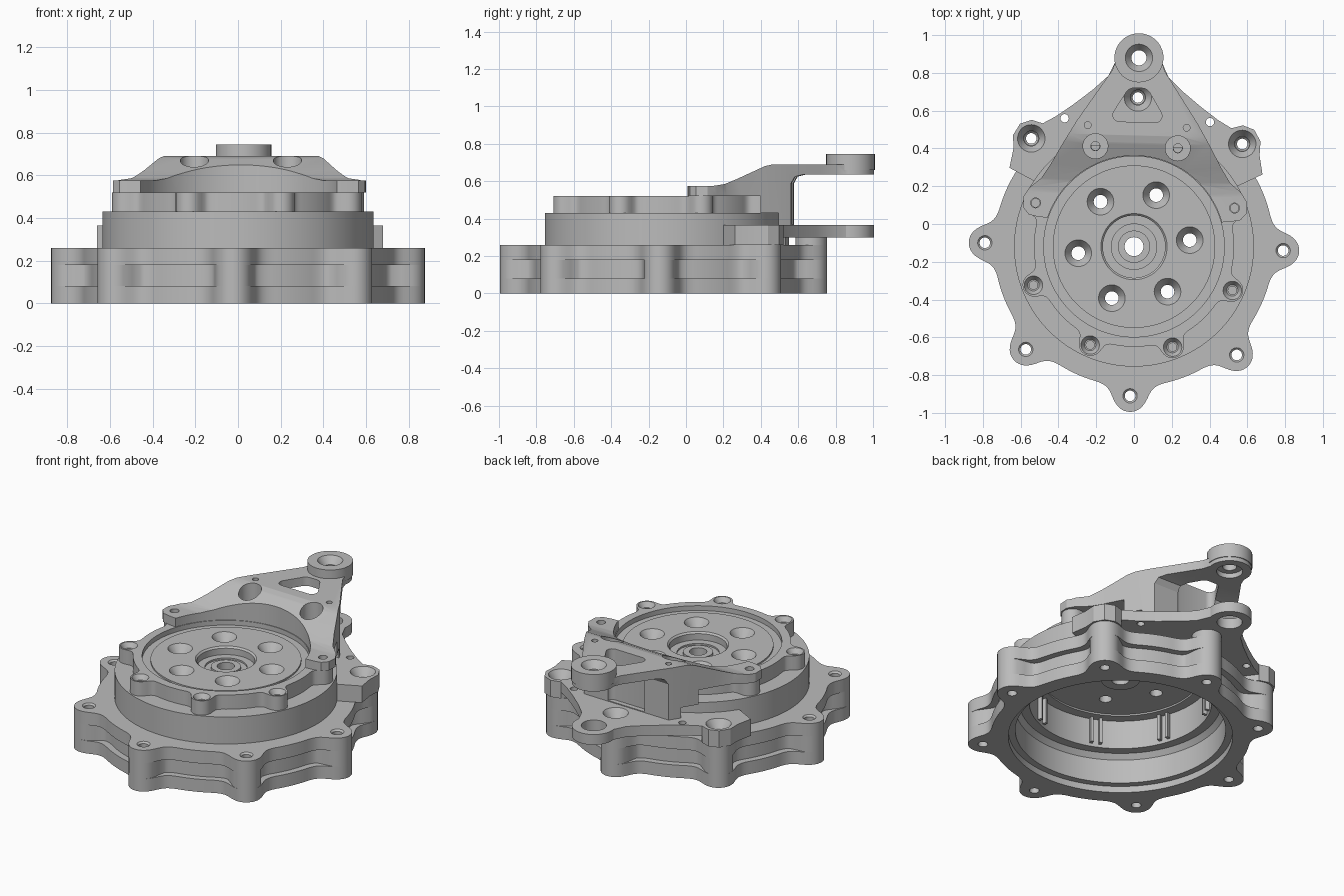
import bpy, bmesh
from math import sin, cos, pi, radians, hypot
from mathutils import Matrix

if "Cube" in bpy.data.objects:
    bpy.data.objects.remove(bpy.data.objects["Cube"])

GREY = (0.5, 0.5, 0.5, 1)
metal = bpy.data.materials.new("cast_grey")
metal.use_nodes = True
metal.diffuse_color = GREY
metal.node_tree.nodes["Principled BSDF"].inputs["Base Color"].default_value = GREY

# Everything is drawn around the hub axis, then moved into place
PLACE = Matrix.Translation((0, -0.12, 0)) @ Matrix.Rotation(radians(-1.5), 4, 'Z')


def polar(r, degrees, cx=0, cy=0):
    a = radians(degrees)
    return (cx + r * cos(a), cy + r * sin(a))


def arc(r, start, end, steps, cx=0, cy=0):
    return [polar(r, start + (end - start) * i / steps, cx, cy) for i in range(steps + 1)]


def mirrored(right):
    """Closed outline from its right half."""
    return right + [(-x, y) for x, y in reversed(right) if abs(x) > 1e-4]


def add_prism(bm, loop, z0, z1, scale_top=1.0, center=(0, 0)):
    cx, cy = center
    low = [bm.verts.new((x, y, z0)) for x, y in loop]
    high = [bm.verts.new((cx + (x - cx) * scale_top, cy + (y - cy) * scale_top, z1)) for x, y in loop]
    bm.faces.new(low)
    bm.faces.new(high)
    n = len(loop)
    for i in range(n):
        j = (i + 1) % n
        bm.faces.new((low[i], low[j], high[j], high[i]))


def make(name, bm):
    bmesh.ops.recalc_face_normals(bm, faces=bm.faces)
    mesh = bpy.data.meshes.new(name)
    bm.to_mesh(mesh)
    bm.free()
    obj = bpy.data.objects.new(name, mesh)
    bpy.context.collection.objects.link(obj)
    mesh.materials.append(metal)
    return obj


def prism(name, loop, z0, z1):
    bm = bmesh.new()
    add_prism(bm, loop, z0, z1)
    return make(name, bm)


def holes(centers, *cylinders):
    """Cutters: each cylinder is (bottom radius, top radius, z0, z1)."""
    result = []
    for cyl in cylinders:
        bm = bmesh.new()
        r0, r1, z0, z1 = cyl
        for c in centers:
            add_prism(bm, arc(r0, 0, 348.75, 31, *c), z0, z1, r1 / r0, c)
        result.append(make("cutter", bm))
    return result


def bore(r):
    return [prism("cutter", arc(r, 0, 357, 119), -0.1, 1)]


def combine(obj, others, operation='DIFFERENCE'):
    for other in others:
        mod = obj.modifiers.new("cut", 'BOOLEAN')
        mod.operation, mod.solver, mod.object = operation, 'EXACT', other
        bpy.context.view_layer.objects.active = obj
        bpy.ops.object.modifier_apply(modifier=mod.name)
        bpy.data.objects.remove(other)


def finish(obj):
    obj.data.transform(PLACE)
    bpy.ops.object.select_all(action='DESELECT')
    obj.select_set(True)
    bpy.context.view_layer.objects.active = obj
    bpy.ops.object.shade_smooth_by_angle(angle=radians(28))


def revolve(name, profile, steps=120):
    bm = bmesh.new()
    rings = [[bm.verts.new((*polar(r, 360 * i / steps), z)) for r, z in profile] for i in range(steps)]
    n = len(profile)
    for i in range(steps):
        a, b = rings[i], rings[(i + 1) % steps]
        for k in range(n):
            m = (k + 1) % n
            bm.faces.new((a[k], a[m], b[m], b[k]))
    return make(name, bm)


def lobed(R, d, lug, blend, phase=0, steps=384):
    """Disc outline with eight lugs, blended by a smooth union."""
    loop = []
    for i in range(steps):
        a = 2 * pi * i / steps
        b = (a - radians(phase) + pi / 8) % (pi / 4) - pi / 8
        lo, hi = R - 0.05, d + lug + 0.05
        for _ in range(24):
            r = (lo + hi) / 2
            u, v = r - R, hypot(r * cos(b) - d, r * sin(b)) - lug
            h = max(blend - abs(u - v), 0) / blend
            if min(u, v) - h * h * blend / 4 < 0:
                lo = r
            else:
                hi = r
        loop.append((lo * cos(a), lo * sin(a)))
    return loop


base_lugs = [polar(0.79, 45 * i) for i in range(8)]
ring_lugs = [polar(0.57, 22.5 + 45 * i) for i in range(8)]

# Base: lower flange, recessed middle and upper flange, all with eight lugs
for name, R, hole, z0, z1 in (("lower_flange", 0.74, 0.64, 0, 0.08),
                              ("middle_band", 0.70, 0.62, 0.08, 0.18),
                              ("upper_flange", 0.74, 0.62, 0.18, 0.26)):
    part = prism(name, lobed(R, 0.79, 0.085, 0.12), z0, z1)
    cuts = bore(hole) + holes(base_lugs, (0.028, 0.028, -0.1, 0.4))
    if z1 > 0.2:
        cuts += holes(base_lugs, (0.028, 0.042, 0.25, 0.264))
    combine(part, cuts)
    finish(part)

# Housing drum with stepped inner bore
finish(revolve("housing_drum", [(0.635, 0.2), (0.635, 0.43), (0.46, 0.43), (0.46, 0.40),
                                (0.52, 0.40), (0.52, 0.22), (0.575, 0.22), (0.60, 0.19),
                                (0.60, 0.04), (0.66, 0.04), (0.66, 0.2)]))

# Pairs of ribs inside the drum
bm = bmesh.new()
for i in range(8):
    for side in (-3, 3):
        a = 22.5 + 45 * i + side
        add_prism(bm, [polar(0.495, a - 1), polar(0.53, a - 1), polar(0.53, a + 1), polar(0.495, a + 1)], 0.24, 0.405)
finish(make("inner_ribs", bm))

# Top ring with screw lugs
ring = prism("top_ring", lobed(0.53, 0.565, 0.062, 0.06, 22.5), 0.43, 0.52)
combine(ring, bore(0.478) + holes(ring_lugs, (0.03, 0.052, 0.49, 0.525), (0.022, 0.022, 0.45, 0.53)))
finish(ring)

# Rotor disc with hub recess and six countersunk holes
rotor = revolve("rotor_disc", [(0.05, 0.37), (0.05, 0.455), (0.085, 0.455), (0.085, 0.44), (0.12, 0.44),
                               (0.12, 0.45), (0.165, 0.45), (0.165, 0.49), (0.175, 0.50), (0.43, 0.50),
                               (0.43, 0.49), (0.48, 0.49), (0.48, 0.41), (0.12, 0.41), (0.11, 0.37)])
rotor_points = [polar(0.297, 8.2 + 60 * i) for i in range(6)]
combine(rotor, holes(rotor_points, (0.036, 0.036, 0.3, 0.6), (0.036, 0.074, 0.45, 0.505)))
finish(rotor)

# Lower mounting plate: tip, two corners and pads beneath them
corner = [(0.50, 0.64), (0.56, 0.657), (0.62, 0.635), (0.655, 0.575), (0.652, 0.50), (0.67, 0.40)]
tip = arc(0.125, 90, -10, 14, 0, 1.0)
plate_half = tip + [(0.16, 0.90), (0.24, 0.825), (0.34, 0.745), (0.43, 0.68)] + corner + arc(0.61, 32, 90, 24)
plate = prism("mounting_plate", mirrored(plate_half), 0.30, 0.365)
mount_points = [base_lugs[i] for i in (1, 2, 3)]
combine(plate, holes([(0, 1.0)], (0.072, 0.072, 0.2, 0.4))
        + holes(mount_points, (0.04, 0.04, 0.2, 0.4), (0.04, 0.076, 0.315, 0.37))
        + holes([(-0.385, 0.67), (0.385, 0.67)], (0.022, 0.022, 0.2, 0.4)))
finish(plate)
for side, label in ((1, "left"), (-1, "right")):
    pad = prism(label + "_plate_pad", [(side * x, y) for x, y in corner + arc(0.61, 32, 52, 8)], 0.26, 0.30)
    combine(pad, holes(mount_points, (0.04, 0.04, 0.2, 0.4)))
    finish(pad)
pad = prism("rear_plate_pad", arc(0.085, 0, 350, 35, *base_lugs[2]), 0.26, 0.30)
combine(pad, holes(mount_points, (0.04, 0.04, 0.2, 0.4)))
finish(pad)

# Upper bracket: plan outline intersected with a side profile
bracket_half = tip + [(0.14, 0.93), (0.20, 0.84), (0.32, 0.66), (0.39, 0.54), (0.45, 0.43), (0.50, 0.35),
                      (0.56, 0.30), (0.592, 0.25), (0.59, 0.19), (0.56, 0.155), (0.51, 0.145)] + arc(0.482, 17, 90, 30)
bracket = prism("upper_bracket", mirrored(bracket_half), 0.2, 0.9)
side = [(0.1, 0.52), (0.1, 0.575), (0.28, 0.575), (0.34, 0.585), (0.40, 0.61), (0.55, 0.68), (0.59, 0.69),
        (1.2, 0.69), (1.2, 0.635), (0.75, 0.635), (0.71, 0.625), (0.69, 0.59), (0.69, 0.32),
        (0.625, 0.32), (0.625, 0.43), (0.53, 0.43), (0.53, 0.52)]
slab = prism("cutter", side, -1, 1)
slab.data.transform(Matrix(((0, 0, 1, 0), (1, 0, 0, 0), (0, 1, 0, 0), (0, 0, 0, 1))))
bm = bmesh.new()
bm.from_mesh(slab.data)
bmesh.ops.recalc_face_normals(bm, faces=bm.faces)
bm.to_mesh(slab.data)
bm.free()
combine(bracket, [slab], 'INTERSECT')
combine(bracket, [prism("cutter", arc(0.13, 20, 380, 36, 0, 1.0)[:-1], 0.66, 0.745)], 'UNION')

# Bracket openings: rounded window, screw pockets, ear holes and tip hole
window = [(0, 0.84)] + arc(0.05, 90, 35, 5, 0.02, 0.79) + arc(0.035, 30, -90, 6, 0.095, 0.695)
ears = [ring_lugs[0], ring_lugs[3]]
pockets = [ring_lugs[1], ring_lugs[2]]
combine(bracket, [prism("cutter", mirrored(window), 0.37, 0.8)]
        + holes(pockets, (0.066, 0.066, 0.575, 0.8), (0.024, 0.024, 0.5, 0.8))
        + holes(ears, (0.026, 0.026, 0.5, 0.6))
        + holes([(-0.262, 0.637), (0.262, 0.637)], (0.018, 0.018, 0.6, 0.8))
        + holes([(0, 1.0)], (0.04, 0.04, 0.6, 0.8), (0.04, 0.076, 0.70, 0.75), (0.075, 0.075, 0.6, 0.665)))
finish(bracket)
